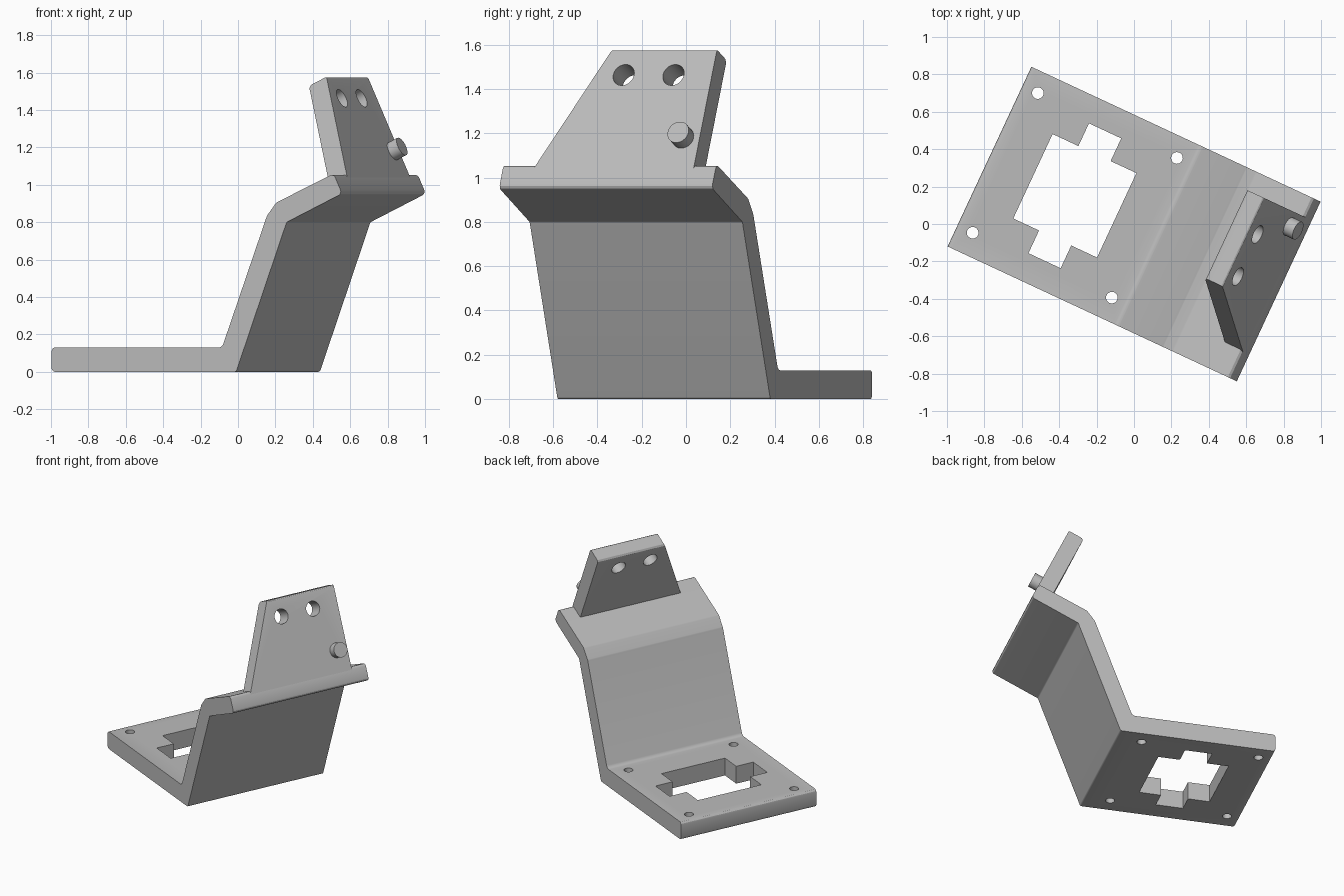
import bpy, bmesh, math
from mathutils import Vector, Matrix

if "Cube" in bpy.data.objects:
    bpy.data.objects.remove(bpy.data.objects["Cube"])

TURN = math.radians(-25)      # whole bracket is turned about z
LEAN = math.radians(25)       # shelf slope and wall lean
C, S = math.cos(LEAN), math.sin(LEAN)
FRONT, THICK = 1.183, 0.114   # wall front plane offset and wall thickness
SPIN = Matrix.Rotation(TURN, 4, 'Z')

grey = bpy.data.materials.new("plain grey")
grey.diffuse_color = (0.5, 0.5, 0.5, 1)
grey.use_nodes = True
grey.node_tree.nodes["Principled BSDF"].inputs["Base Color"].default_value = grey.diffuse_color


def tilted(n, w):
    """Leaning-wall coordinates (out of wall, up wall) to (u, z)."""
    return (C * n - S * w, S * n + C * w)


def rounded(corners, steps=3):
    """Fillet a closed outline; each corner is (a, b, radius)."""
    out = []
    for i, (a, b, r) in enumerate(corners):
        p = Vector((a, b))
        if r == 0:
            out.append(p)
            continue
        d0 = (Vector(corners[i - 1][:2]) - p).normalized()
        d1 = (Vector(corners[(i + 1) % len(corners)][:2]) - p).normalized()
        half = d0.angle(d1) / 2
        centre = p + (d0 + d1).normalized() * (r / math.sin(half))
        t = r / math.tan(half)
        s0, s1 = p + d0 * t - centre, p + d1 * t - centre
        for k in range(steps + 1):
            q = s0.lerp(s1, k / steps).normalized() * r
            out.append(centre + q)
    return out


def solid(name, ring_a, ring_b):
    """Closed prism between two matching rings of 3D points."""
    bm = bmesh.new()
    a = [bm.verts.new(p) for p in ring_a]
    b = [bm.verts.new(p) for p in ring_b]
    bm.faces.new(a)
    bm.faces.new(b[::-1])
    for i in range(len(a)):
        j = (i + 1) % len(a)
        bm.faces.new((a[j], a[i], b[i], b[j]))
    bmesh.ops.recalc_face_normals(bm, faces=bm.faces)
    bm.transform(SPIN)
    me = bpy.data.meshes.new(name)
    bm.to_mesh(me)
    bm.free()
    me.materials.append(grey)
    ob = bpy.data.objects.new(name, me)
    bpy.context.collection.objects.link(ob)
    return ob


def rod(name, start, end, radius, sides=32):
    """Cylinder between two points."""
    start, end = Vector(start), Vector(end)
    rot = (end - start).to_track_quat('Z', 'Y')
    ring = [rot @ Vector((radius * math.cos(2 * math.pi * i / sides),
                          radius * math.sin(2 * math.pi * i / sides), 0)) for i in range(sides)]
    return solid(name, [start + p for p in ring], [end + p for p in ring])


def wall_point(n, w, v):
    u, z = tilted(n, w)
    return (u, v, z)


def cut(ob, cutter):
    m = ob.modifiers.new("cut", 'BOOLEAN')
    m.operation, m.solver, m.object = 'DIFFERENCE', 'EXACT', cutter
    bpy.context.view_layer.objects.active = ob
    bpy.ops.object.modifier_apply(modifier=m.name)
    bpy.data.objects.remove(cutter)


def smooth(ob):
    bpy.ops.object.select_all(action='DESELECT')
    ob.select_set(True)
    bpy.context.view_layer.objects.active = ob
    bpy.ops.object.shade_smooth_by_angle(angle=math.radians(30))


# Bent plate: base, sloping riser and tilted shelf in one side profile
profile = rounded([
    (-0.8525, 0, 0.02), (0.236, 0, 0.015), (0.534, 0.80, 0.015),
    (*tilted(FRONT, 0.5), 0.022), (*tilted(FRONT, 0.618), 0.022),
    (0.473, 0.905, 0.03), (0.418, 0.835, 0.03),
    (0.153, 0.13, 0.03), (-0.8525, 0.13, 0.02)])
plate = solid("bent_plate", [(u, -0.53, z) for u, z in profile],
              [(u, 0.53, z) for u, z in profile])

# Cross-shaped window in the base
quarter = [(0.247, 0.249), (0.095, 0.249), (0.095, 0.383)]
cross = []
for su, sv in ((1, 1), (-1, 1), (-1, -1), (1, -1)):
    pts = quarter if su * sv > 0 else quarter[::-1]
    cross += [(-0.3505 + su * a, 0.003 + sv * b) for a, b in pts]
cut(plate, solid("window_cutter", [(u, v, -0.1) for u, v in cross],
                 [(u, v, 0.3) for u, v in cross]))

# Four screw holes around the window
for u in (-0.762, 0.059):
    for v in (-0.407, 0.417):
        cut(plate, rod("screw_cutter", (u, v, -0.1), (u, v, 0.3), 0.031))
smooth(plate)

# Leaning wall: one straight side, one tapered side
section = rounded([(FRONT, 0.56, 0), (FRONT, 1.189, 0.012),
                   (FRONT - THICK, 1.189, 0.022), (FRONT - THICK, 0.56, 0)])
taper = lambda w: -0.394 + (max(w, 0.61) - 0.61) / 0.579 * 0.292
wall = solid("leaning_wall", [wall_point(n, w, taper(w)) for n, w in section],
             [wall_point(n, w, 0.42) for n, w in section])

# Two round holes through the wall
for v in (-0.02, 0.228):
    cut(wall, rod("wall_hole_cutter", wall_point(FRONT - 0.3, 1.063, v),
                  wall_point(FRONT + 0.2, 1.063, v), 0.052))
smooth(wall)

# Peg on the wall front
peg = rod("peg", wall_point(FRONT - 0.05, 0.75, 0.338),
          wall_point(FRONT + 0.06, 0.75, 0.338), 0.052)
smooth(peg)
